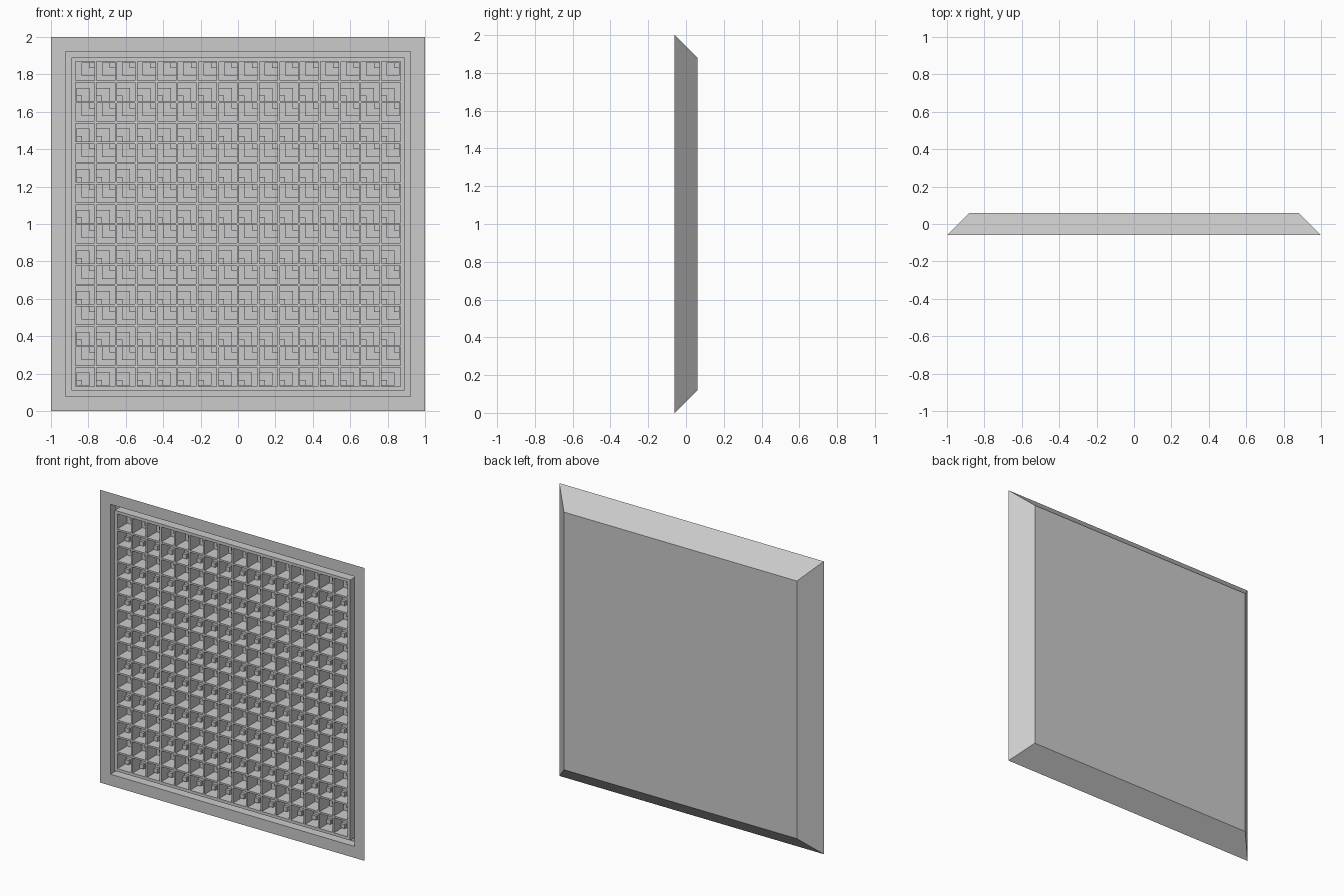
import bpy, bmesh

if "Cube" in bpy.data.objects:
    bpy.data.objects.remove(bpy.data.objects["Cube"])

FRONT, FLOOR = -0.06, 0.045
HALF, N, BAR = 0.87, 16, 0.012
PITCH = 2 * HALF / N


def finish(name, bm):
    bmesh.ops.recalc_face_normals(bm, faces=bm.faces)
    me = bpy.data.meshes.new(name)
    bm.to_mesh(me)
    bm.free()
    ob = bpy.data.objects.new(name, me)
    bpy.context.collection.objects.link(ob)
    return ob


def box(bm, x0, x1, y0, y1, z0, z1):
    v = [bm.verts.new((x, y, z)) for x in (x0, x1) for y in (y0, y1) for z in (z0, z1)]
    for f in ((0, 1, 3, 2), (4, 6, 7, 5), (0, 4, 5, 1), (2, 3, 7, 6), (0, 2, 6, 4), (1, 5, 7, 3)):
        bm.faces.new([v[i] for i in f])


# Tray: square rings from the tapered back, over the rim, groove and ridge, to the floor
profile = [(0.88, 0.06), (1.0, FRONT), (0.922, FRONT), (0.922, 0.0),
           (0.89, 0.0), (0.89, FRONT), (HALF, FRONT), (HALF, FLOOR)]
bm = bmesh.new()
rings = [[bm.verts.new((sx * h, y, 1 + sz * h))
          for sx, sz in ((-1, -1), (1, -1), (1, 1), (-1, 1))] for h, y in profile]
for a, b in zip(rings, rings[1:]):
    for i in range(4):
        j = (i + 1) % 4
        bm.faces.new((a[i], a[j], b[j], b[i]))
bm.faces.new(rings[0])
bm.faces.new(rings[-1])
finish("panel_tray", bm)

# Horizontal grid bars, full width
bm = bmesh.new()
for k in range(1, N):
    c = 1 - HALF + k * PITCH
    box(bm, -HALF, HALF, FRONT, FLOOR, c - BAR / 2, c + BAR / 2)
finish("horizontal_bars", bm)

# Vertical grid bars, cut between the horizontal ones
bm = bmesh.new()
for k in range(1, N):
    c = -HALF + k * PITCH
    for r in range(N):
        z = 1 - HALF + r * PITCH
        z0 = z + (BAR / 2 if r else 0)
        z1 = z + PITCH - (BAR / 2 if r < N - 1 else 0)
        box(bm, c - BAR / 2, c + BAR / 2, FRONT, FLOOR, z0, z1)
finish("vertical_bars", bm)

# Corner steps on the floor of every cell
bm = bmesh.new()
for i in range(N):
    for r in range(N):
        x = -HALF + i * PITCH + BAR / 2
        z = 1 - HALF + r * PITCH + BAR / 2
        w = PITCH - BAR
        for frac, height in ((0.72, 0.012), (0.3, 0.03)):
            s = w * frac
            if r % 2 == 0:    # lower left corner
                box(bm, x, x + s, FLOOR - height, FLOOR, z, z + s)
            else:             # upper right corner
                box(bm, x + w - s, x + w, FLOOR - height, FLOOR, z + w - s, z + w)
finish("cell_steps", bm)
